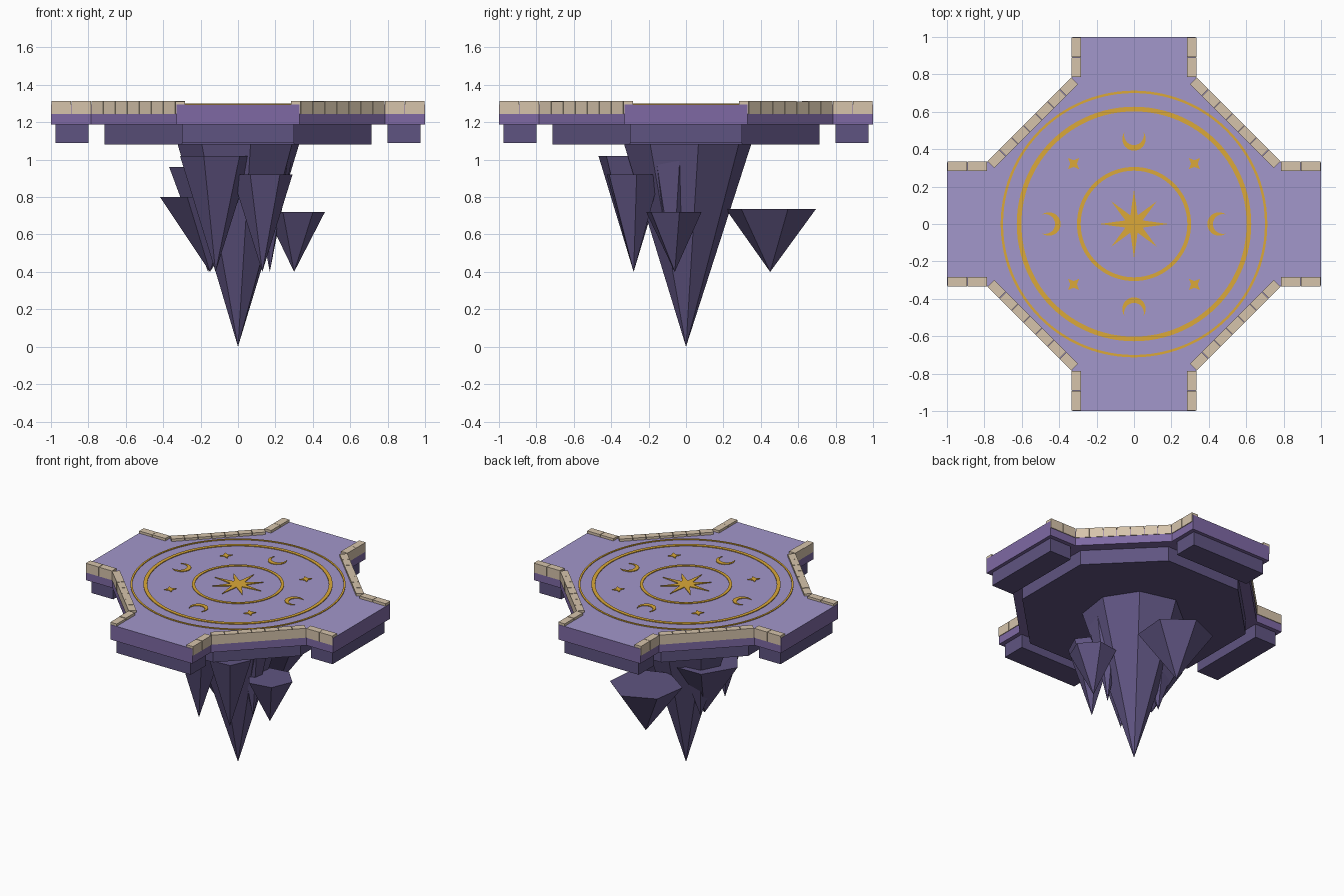
import bpy, bmesh, math, random
from mathutils import Vector, Matrix

random.seed(4)
cube = bpy.data.objects.get("Cube")
if cube:
    bpy.data.objects.remove(cube)


def material(name, rgb):
    """One flat colour, given as sRGB bytes and stored linear."""
    col = [((c / 255 + 0.055) / 1.055) ** 2.4 for c in rgb] + [1]
    m = bpy.data.materials.new(name)
    m.use_nodes = True
    m.diffuse_color = col
    m.node_tree.nodes["Principled BSDF"].inputs["Base Color"].default_value = col
    return m


LAVENDER = material("lavender floor", (162, 151, 203))
PURPLE = material("purple edge", (126, 105, 164))
ROCK = material("dark violet rock", (95, 84, 129))
TAN = material("tan stone", (214, 196, 171))
GOLD = material("gold inlay", (219, 169, 56))


def finish(bm, name, *mats):
    bmesh.ops.recalc_face_normals(bm, faces=bm.faces)
    me = bpy.data.meshes.new(name)
    bm.to_mesh(me)
    bm.free()
    for m in mats:
        me.materials.append(m)
    ob = bpy.data.objects.new(name, me)
    bpy.context.collection.objects.link(ob)
    return ob


def add_prism(bm, outline, z0, z1):
    face = bm.faces.new([bm.verts.new((x, y, z0)) for x, y in outline])
    top = bmesh.ops.extrude_face_region(bm, geom=[face])["geom"]
    verts = [v for v in top if isinstance(v, bmesh.types.BMVert)]
    bmesh.ops.translate(bm, verts=verts, vec=(0, 0, z1 - z0))


def turn(p, quarter):
    return (Matrix.Rotation(quarter * math.pi / 2, 2) @ Vector(p)).to_tuple()


def fourfold(points):
    return [turn(p, q) for q in range(4) for p in points]


def polar(r, a):
    return (r * math.cos(a), r * math.sin(a))


# Cross-shaped deck with a pale floor
FLOOR = 1.296
bm = bmesh.new()
add_prism(bm, fourfold([(1, 0.33), (0.785, 0.33), (0.33, 0.785), (0.33, 1)]), 1.187, FLOOR)
deck = finish(bm, "deck", PURPLE, LAVENDER)
for poly in deck.data.polygons:
    if poly.normal.z > 0.9:
        poly.material_index = 1

# Octagonal base and the support block under each arm
bm = bmesh.new()
add_prism(bm, fourfold([(0.715, 0.3), (0.3, 0.715)]), 1.08, 1.187)
finish(bm, "octagon_base", ROCK)
for q, side in enumerate(("left", "back", "right", "front")):
    bm = bmesh.new()
    block = [(0.8, -0.3), (0.975, -0.3), (0.975, 0.3), (0.8, 0.3)]
    add_prism(bm, [turn(p, q) for p in block], 1.088, 1.187)
    finish(bm, side + "_arm_support", ROCK)


# Low parapet of separate stone blocks
def add_blocks(bm, start, end, count, width=0.052, gap=0.003):
    start, end = Vector(start), Vector(end)
    step = (end - start) / count
    along = step.normalized()
    inward = Vector((-along.y, along.x)) * width
    for i in range(count):
        a = start + step * i + along * gap / 2
        b = start + step * (i + 1) - along * gap / 2
        top = 1.315 - random.uniform(0, 0.003)
        add_prism(bm, [a, b, b + inward, a + inward], 1.245, top)


bm = bmesh.new()
for q in range(4):
    path = [turn(p, q) for p in
            ((0.999, 0.335), (0.785, 0.335), (0.335, 0.785), (0.335, 0.999))]
    for (a, b), count in zip(zip(path, path[1:]), (2, 7, 2)):
        add_blocks(bm, a, b, count)
finish(bm, "parapet", TAN)

# Gold rings set on the floor
INLAY = FLOOR + 0.005


def ring(name, inner, outer, n=96):
    bm = bmesh.new()
    loops = [[bm.verts.new((*polar(r, math.tau * i / n), z)) for i in range(n)]
             for r, z in ((inner, FLOOR - 0.002), (inner, INLAY),
                          (outer, INLAY), (outer, FLOOR - 0.002))]
    for a, b in zip(loops, loops[1:] + loops[:1]):
        for i in range(n):
            j = (i + 1) % n
            bm.faces.new((a[i], a[j], b[j], b[i]))
    finish(bm, name, GOLD)


ring("outer_ring", 0.7, 0.713)
ring("middle_ring", 0.602, 0.627)
ring("inner_ring", 0.285, 0.305)


# Gold stars and crescents
def star(name, centre, points, tips, inner, start=0.0):
    outline = []
    for i in range(points * 2):
        r = inner if i % 2 else tips[(i // 2) % len(tips)]
        x, y = polar(r, start + math.pi * i / points)
        outline.append((centre[0] + x, centre[1] + y))
    bm = bmesh.new()
    add_prism(bm, outline, FLOOR - 0.002, INLAY)
    finish(bm, name, GOLD)


def crescent(name, quarter, r=0.063, horn=0.9, n=16):
    outer = [polar(r, horn + (math.tau - 2 * horn) * i / n) for i in range(n + 1)]
    hx, hy = outer[0]
    cx = 0.02
    bite = math.hypot(hx - cx, hy)
    a = math.atan2(hy, hx - cx)
    inner = [polar(bite, -a - (math.tau - 2 * a) * i / n) for i in range(1, n)]
    outline = outer + [(cx + x, y) for x, y in inner]
    bm = bmesh.new()
    add_prism(bm, [turn((0.455 + x, y), quarter) for x, y in outline],
              FLOOR - 0.002, INLAY)
    finish(bm, name, GOLD)


star("centre_star", (0, 0), 8, (0.185, 0.172), 0.05)
for q, side in enumerate(("left", "back", "right", "front")):
    crescent(side + "_crescent", q)
    star("small_star_" + str(q + 1), turn((0.323, 0.323), q), 4, (0.042,), 0.018, math.pi / 4)


# Hanging rock spikes: faceted inverted cones
def spike(name, x, y, tip, top, radius, sides=6, start=0.0):
    bm = bmesh.new()
    apex = bm.verts.new((x, y, tip))
    rim = []
    for i in range(sides):
        px, py = polar(radius * random.uniform(0.95, 1.05), start + math.tau * i / sides)
        rim.append(bm.verts.new((x + px, y + py, top)))
    bm.faces.new(rim)
    for a, b in zip(rim, rim[1:] + rim[:1]):
        bm.faces.new((a, b, apex))
    finish(bm, name, ROCK)


spike("main_spike", 0, 0, 0, 1.082, 0.345, 8, 0.2)
spike("front_right_spike", -0.12, -0.28, 0.4, 1.02, 0.2, 6, 0.2)
spike("front_left_spike", 0.13, -0.28, 0.4, 0.92, 0.16, 6, 0.1)
spike("left_spike", 0.3, -0.06, 0.4, 0.72, 0.16, 6, 0.15)
spike("back_spike", 0.01, 0.45, 0.4, 0.735, 0.25, 6, 0.4)
spike("right_spike", -0.15, 0, 0.4, 0.8, 0.255)
spike("upper_right_spike", -0.16, 0.06, 0.4, 0.96, 0.2, 6, 0.1)
spike("upper_left_spike", 0.17, -0.07, 0.4, 1.07, 0.14, 6, 0.3)
